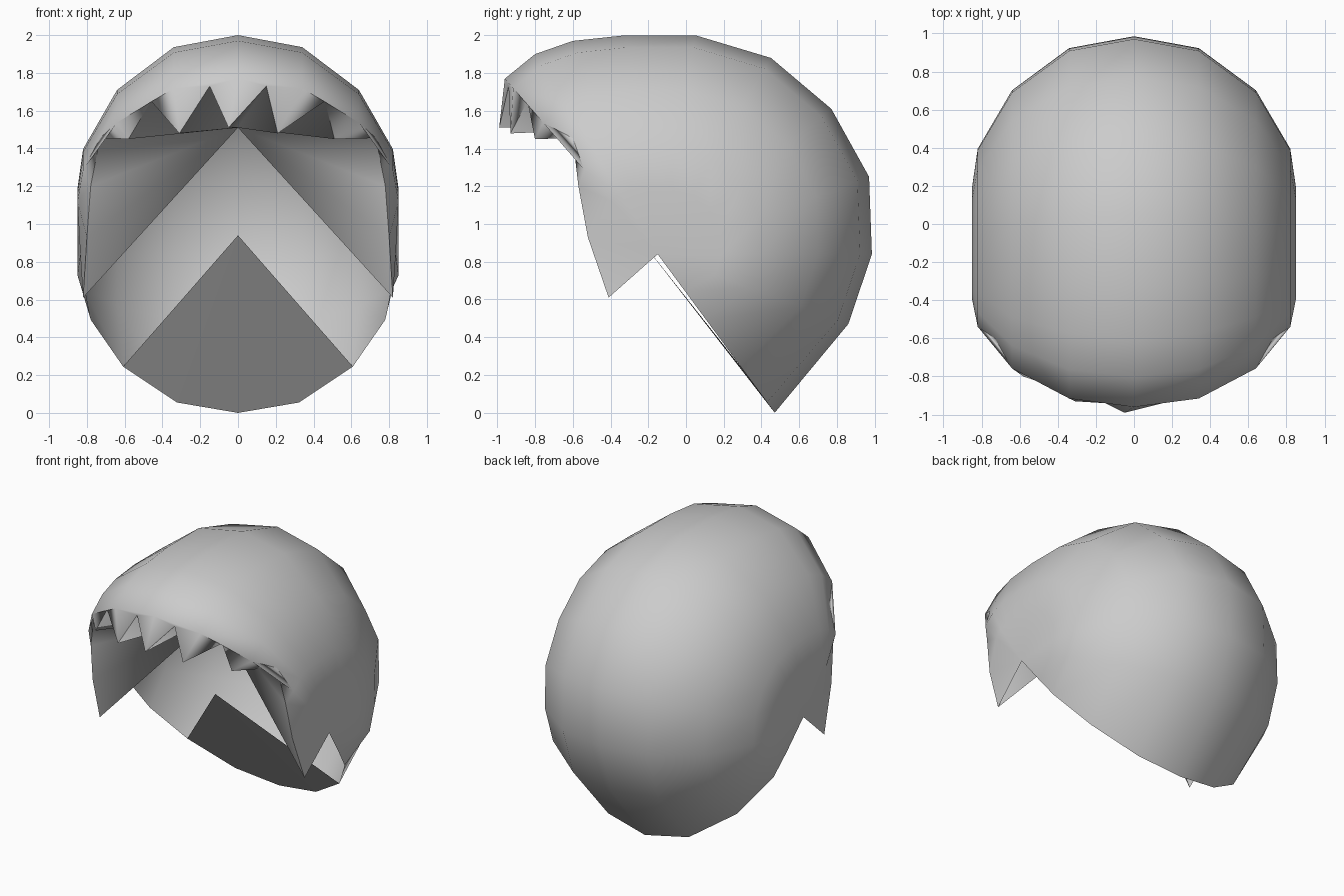
import bpy
from mathutils import Vector

if "Cube" in bpy.data.objects:
    bpy.data.objects.remove(bpy.data.objects["Cube"])


def make(name, verts, faces, smooth=True):
    me = bpy.data.meshes.new(name)
    me.from_pydata([tuple(v) for v in verts], [], faces)
    me.polygons.foreach_set("use_smooth", [smooth] * len(me.polygons))
    ob = bpy.data.objects.new(name, me)
    bpy.context.collection.objects.link(ob)
    return ob


# Centre-line profile (y, z) from the forehead over the crown to the nape
profile = [(-.96, 1.77), (-.8, 1.9), (-.6, 1.97), (-.32, 2), (.05, 2), (.45, 1.88),
           (.77, 1.61), (.97, 1.25), (.985, .84), (.86, .47), (.47, 0)]
# Side levels: x offset and shrink of the profile towards the ear point
levels = [(0, 1), (.34, .945), (.64, .75), (.82, .48), (.85, .3)]
ear_y, ear_z, ear_x = -.15, .84, .835
signed = [(-x, f) for x, f in levels[:0:-1]] + levels
n = len(signed)

verts, faces = [Vector((-ear_x, ear_y, ear_z)), Vector((ear_x, ear_y, ear_z))], []
columns = []
for k, (py, pz) in enumerate(profile):
    nape = k == len(profile) - 1
    col = []
    for x, f in signed:
        f = f ** 1.2 if nape else f
        col.append(len(verts))
        verts.append(Vector((x * (.95 if nape else 1),
                             ear_y + f * (py - ear_y), ear_z + f * (pz - ear_z))))
    columns.append([0] + col + [1])

# Crown, sides and back of the shell
for a, b in zip(columns, columns[1:]):
    for i in range(n + 1):
        q = [a[i], a[i + 1], b[i + 1], b[i]]
        faces.append(list(dict.fromkeys(q)))

# Front rim: sideburn edges with a zigzag fringe between them
side = [(.82, -.41, .61), (.80, -.52, .93), (.78, -.57, 1.2), (.73, -.6, 1.455)]
fringe = [(-.58, -.8, 1.45), (-.46, -.84, 1.65), (-.31, -.93, 1.48), (-.15, -.94, 1.73),
          (-.05, -.99, 1.51), (.15, -.94, 1.73), (.21, -.93, 1.48), (.46, -.84, 1.65),
          (.51, -.8, 1.45)]
rim_pts = [Vector((-x, y, z)) for x, y, z in side] + [Vector(p) for p in fringe] \
    + [Vector(p) for p in side[::-1]]
rim = list(range(len(verts), len(verts) + len(rim_pts)))
verts += rim_pts

# Strip joining the forehead column to the rim, always taking the shorter diagonal
top = columns[0]
i = j = 0
while i < len(top) - 1 or j < len(rim) - 1:
    di = (verts[top[i + 1]] - verts[rim[j]]).length if i < len(top) - 1 else 9
    dj = (verts[top[i]] - verts[rim[j + 1]]).length if j < len(rim) - 1 else 9
    if di < dj:
        faces.append([top[i], rim[j], top[i + 1]])
        i += 1
    else:
        faces.append([top[i], rim[j], rim[j + 1]])
        j += 1
make("hair_shell", verts, faces)

# Inner lining: fan from a point inside the head to the front rim
make("front_lining", [Vector((0, -.25, 1.51))] + rim_pts,
     [[0, k + 1, k] for k in range(1, len(rim_pts))])

# Flat panel under the nape
nape_pts = [verts[v] for v in columns[-1][3:-3]]
make("nape_panel", [Vector((0, -.26, .94))] + nape_pts,
     [[0, k, k + 1] for k in range(1, len(nape_pts))], smooth=False)
